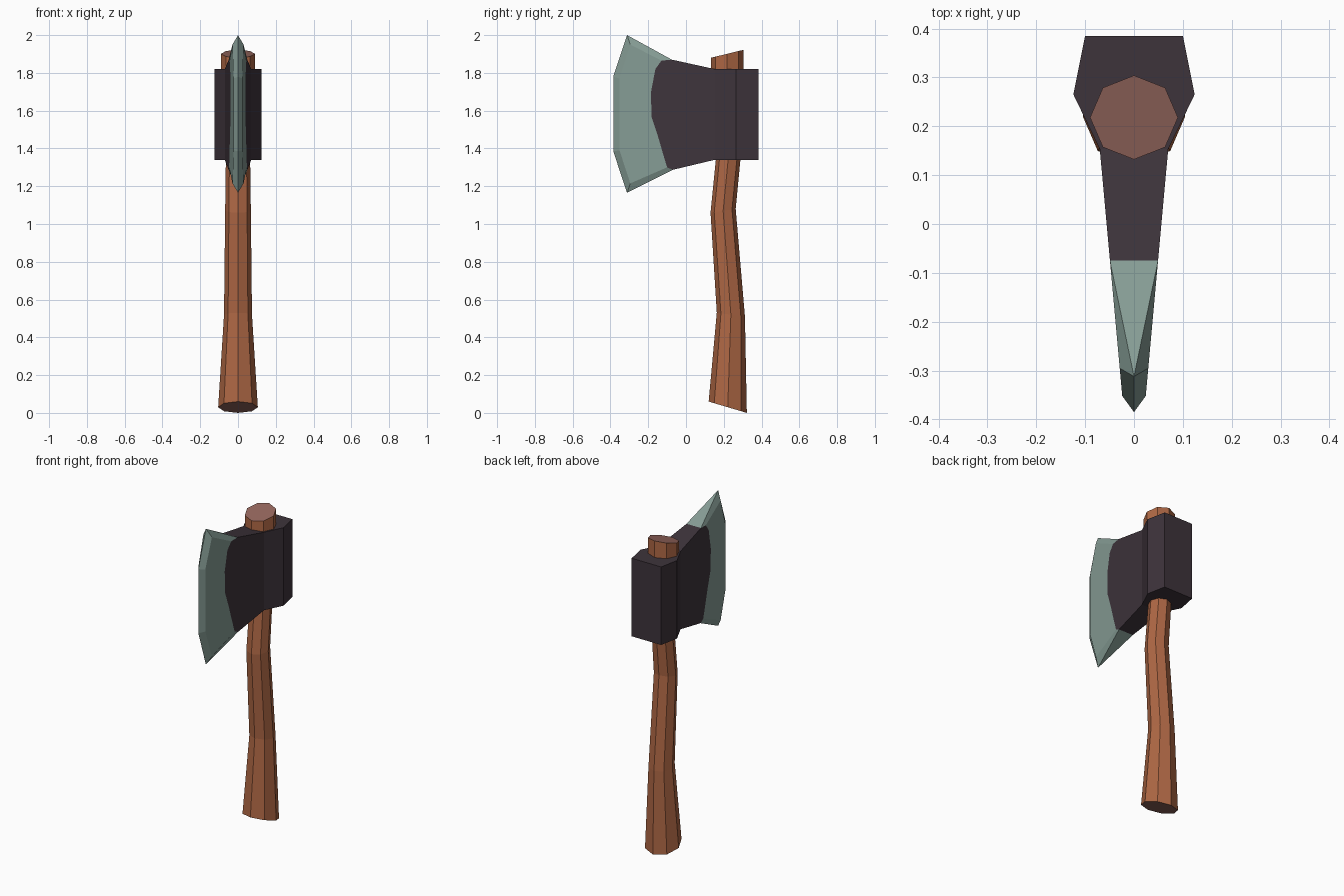
import bpy, bmesh
from math import sin, cos, pi

if "Cube" in bpy.data.objects:
    bpy.data.objects.remove(bpy.data.objects["Cube"])


def material(name, rgb):
    m = bpy.data.materials.new(name)
    m.diffuse_color = (*rgb, 1)
    m.use_nodes = True
    m.node_tree.nodes["Principled BSDF"].inputs["Base Color"].default_value = m.diffuse_color
    return m


wood = material("brown_wood", (0.42, 0.135, 0.058))
end_grain = material("end_grain", (0.30, 0.135, 0.11))
dark_iron = material("dark_iron", (0.048, 0.034, 0.044))
steel = material("grey_green_steel", (0.235, 0.33, 0.297))


def finish(name, bm, mats):
    bmesh.ops.remove_doubles(bm, verts=bm.verts, dist=1e-4)
    bmesh.ops.recalc_face_normals(bm, faces=bm.faces)
    me = bpy.data.meshes.new(name)
    bm.to_mesh(me)
    bm.free()
    for m in mats:
        me.materials.append(m)
    ob = bpy.data.objects.new(name, me)
    bpy.context.collection.objects.link(ob)
    return ob


# Handle: octagonal rings (front y, front z, back y, back z, half width)
rings = [(0.12, 0.06, 0.322, 0.0, 0.105),
         (0.163, 0.53, 0.312, 0.51, 0.074),
         (0.130, 1.06, 0.263, 1.08, 0.068),
         (0.160, 1.36, 0.290, 1.36, 0.064),
         (0.132, 1.78, 0.304, 1.80, 0.09),
         (0.132, 1.88, 0.304, 1.922, 0.09)]
bm = bmesh.new()
loops = []
for y0, z0, y1, z1, w in rings:
    loops.append([bm.verts.new((w * sin(a),
                                (y0 + y1) / 2 + (y1 - y0) / 2 * cos(a),
                                (z0 + z1) / 2 + (z1 - z0) / 2 * cos(a)))
                  for a in (i * pi / 4 for i in range(8))])
for a, b in zip(loops, loops[1:]):
    for i in range(8):
        j = (i + 1) % 8
        bm.faces.new((a[i], a[j], b[j], b[i]))
for ring in (loops[0], loops[-1]):
    bm.faces.new(ring).material_index = 1
finish("handle", bm, [wood, end_grain])

# Axe head: columns of (y, z) points from top to bottom, back to cutting edge
paint_line = [(-0.075, 1.87), (-0.13, 1.865), (-0.162, 1.82), (-0.185, 1.70),
              (-0.183, 1.57), (-0.15, 1.47), (-0.127, 1.39), (-0.10, 1.30),
              (-0.07, 1.287)]
bevel = [(-0.312, 2.0), (-0.295, 1.95), (-0.352, 1.77), (-0.352, 1.67),
         (-0.352, 1.58), (-0.352, 1.49), (-0.352, 1.39), (-0.295, 1.215),
         (-0.312, 1.165)]
edge = [(-0.312, 2.0), (-0.312, 2.0), (-0.385, 1.78), (-0.385, 1.68),
        (-0.385, 1.58), (-0.385, 1.48), (-0.385, 1.385), (-0.312, 1.165),
        (-0.312, 1.165)]
N = len(edge)


def half_width(y):
    # cheeks taper evenly from the eye towards the cutting edge
    return 0.07 + (y - 0.153) * 0.046 / 0.505


cols = [[(w, y, 1.82 - 0.48 * i / (N - 1)) for i in range(N)]
        for y, w in ((0.385, 0.10), (0.265, 0.124), (0.153, 0.07))]
cols.append([(half_width(y), y, z) for y, z in paint_line])
cols.append([(0 if i in (0, N - 1) else half_width(y), y, z)
             for i, (y, z) in enumerate(bevel)])
cols.append([(0, y, z) for y, z in edge])

bm = bmesh.new()


def add_face(points, mat):
    unique = list(dict.fromkeys(points))
    if len(unique) > 2:
        bm.faces.new([bm.verts.new(p) for p in unique]).material_index = mat


def flip(p):
    return (-p[0] if p[0] else 0, p[1], p[2])


for c, (a, b) in enumerate(zip(cols, cols[1:])):
    mat = 1 if c >= 3 else 0
    # both cheeks
    for i in range(N - 1):
        quad = (a[i], b[i], b[i + 1], a[i + 1])
        add_face(quad, mat)
        add_face([flip(p) for p in quad], mat)
    # top and bottom
    for i in (0, N - 1):
        add_face((a[i], b[i], flip(b[i]), flip(a[i])), mat)
# poll at the back
for p, q in zip(cols[0], cols[0][1:]):
    add_face((p, q, flip(q), flip(p)), 0)
finish("axe_head", bm, [dark_iron, steel])
